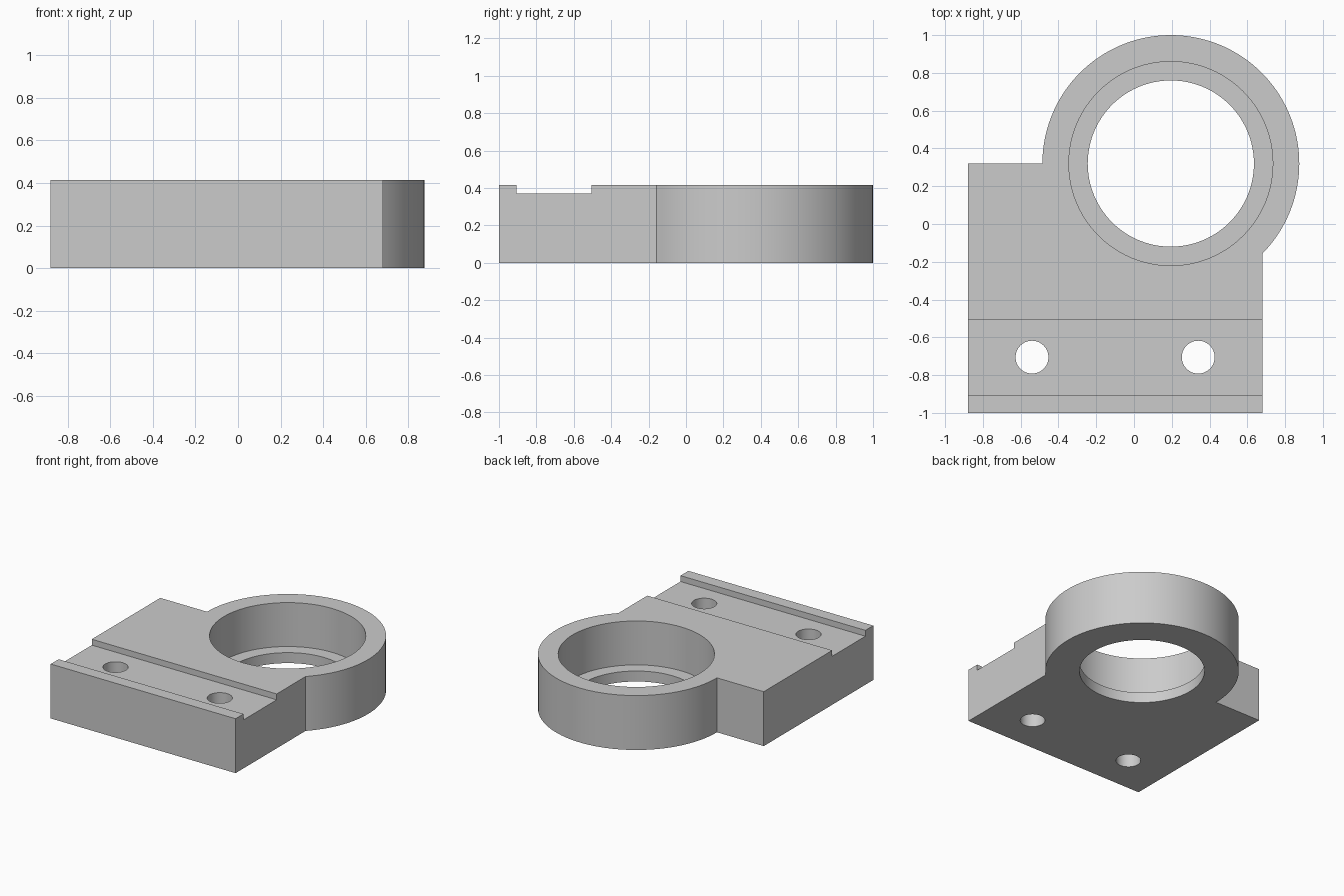
import bpy, bmesh
from math import sin, cos, pi, asin, sqrt

cube = bpy.data.objects.get("Cube")
if cube:
    bpy.data.objects.remove(cube, do_unlink=True)

HEIGHT = 0.415
LEFT, RIGHT, FRONT = -0.88, 0.68, -1.0
RING_X, RING_Y, RING_R = 0.195, 0.32, 0.68

grey = bpy.data.materials.new("machined grey")
grey.use_nodes = True
colour = (0.6, 0.6, 0.6, 1)
grey.diffuse_color = colour
grey.node_tree.nodes["Principled BSDF"].inputs["Base Color"].default_value = colour


def prism(name, outline, z0, z1):
    """Extrude a closed xy outline from z0 to z1."""
    bm = bmesh.new()
    base = bm.faces.new([bm.verts.new((x, y, z0)) for x, y in outline])
    top = bmesh.ops.extrude_face_region(bm, geom=[base])["geom"]
    moved = [v for v in top if isinstance(v, bmesh.types.BMVert)]
    bmesh.ops.translate(bm, verts=moved, vec=(0, 0, z1 - z0))
    bmesh.ops.recalc_face_normals(bm, faces=bm.faces)
    mesh = bpy.data.meshes.new(name)
    bm.to_mesh(mesh)
    bm.free()
    mesh.materials.append(grey)
    obj = bpy.data.objects.new(name, mesh)
    bpy.context.collection.objects.link(obj)
    return obj


def arc(cx, cy, r, start, end, steps):
    return [(cx + r * cos(start + (end - start) * i / steps),
             cy + r * sin(start + (end - start) * i / steps))
            for i in range(steps + 1)]


def disc(name, cx, cy, r, z0, z1, steps=96):
    return prism(name, arc(cx, cy, r, 0, 2 * pi, steps)[:-1], z0, z1)


# Body: rectangular plate flowing into the round housing
drop = sqrt(RING_R ** 2 - (RIGHT - RING_X) ** 2)
housing = arc(RING_X, RING_Y, RING_R, -asin(drop / RING_R), pi, 96)
outline = [(LEFT, RING_Y), (LEFT, FRONT), (RIGHT, FRONT)] + housing
body = prism("bearing_bracket", outline, 0, HEIGHT)

# Cutters: stepped bore, cross groove and two bolt holes
cutters = [
    disc("bore_cutter", RING_X, RING_Y, 0.54, 0.08, 1),
    disc("through_cutter", RING_X, RING_Y, 0.44, -1, 0.2),
    prism("groove_cutter", [(-1, -0.905), (1, -0.905), (1, -0.505), (-1, -0.505)], 0.37, 1),
]
for x in (-0.54, 0.34):
    cutters.append(disc("bolt_hole_cutter", x, -0.705, 0.087, -1, 1, 48))

bpy.ops.object.select_all(action='DESELECT')
body.select_set(True)
bpy.context.view_layer.objects.active = body
for cutter in cutters:
    mod = body.modifiers.new(cutter.name, 'BOOLEAN')
    mod.operation = 'DIFFERENCE'
    mod.solver = 'EXACT'
    mod.object = cutter
    bpy.ops.object.modifier_apply(modifier=mod.name)
    bpy.data.objects.remove(cutter, do_unlink=True)

bpy.ops.object.shade_smooth_by_angle(angle=pi / 6)
